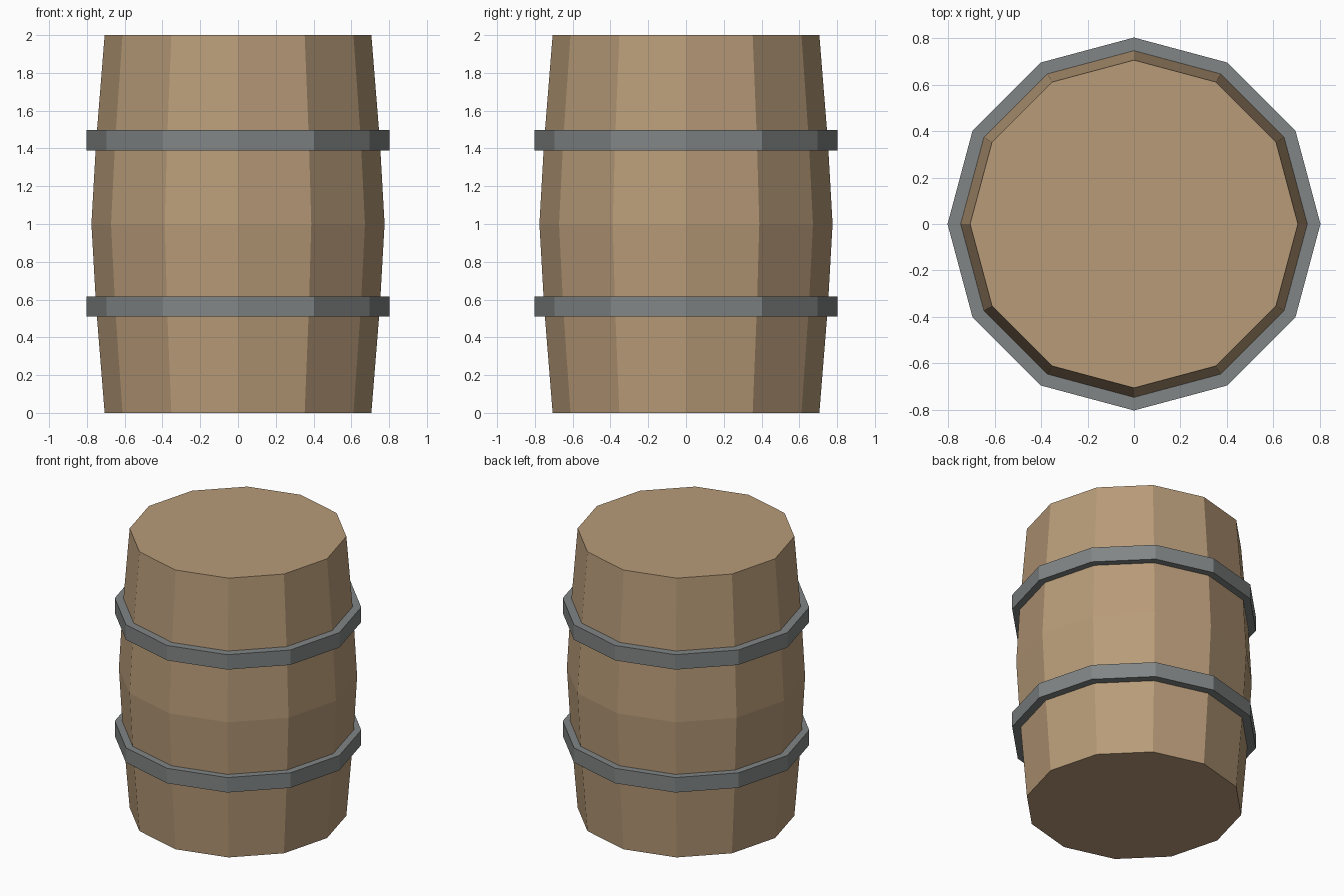
import bpy
import math

SIDES = 12

default = bpy.data.objects.get("Cube")
if default:
    bpy.data.objects.remove(default, do_unlink=True)


def make_material(name, colour):
    mat = bpy.data.materials.new(name)
    mat.use_nodes = True
    mat.diffuse_color = colour
    mat.node_tree.nodes["Principled BSDF"].inputs["Base Color"].default_value = colour
    return mat


def lathe(name, profile, mat, closed):
    """Spin (radius, height) points, listed upward on the outside, around z."""
    n = len(profile)
    verts = []
    for r, z in profile:
        for i in range(SIDES):
            a = math.tau * i / SIDES
            verts.append((r * math.cos(a), r * math.sin(a), z))
    faces = []
    for k in range(n if closed else n - 1):
        low, high = k * SIDES, (k + 1) % n * SIDES
        for i in range(SIDES):
            j = (i + 1) % SIDES
            faces.append((low + i, low + j, high + j, high + i))
    if not closed:
        faces.append(tuple(reversed(range(SIDES))))
        faces.append(tuple(range((n - 1) * SIDES, n * SIDES)))
    mesh = bpy.data.meshes.new(name)
    mesh.from_pydata(verts, [], faces)
    mesh.materials.append(mat)
    obj = bpy.data.objects.new(name, mesh)
    bpy.context.collection.objects.link(obj)
    return obj


wood = make_material("tan wood", (0.48, 0.33, 0.19, 1))
iron = make_material("grey iron", (0.22, 0.235, 0.235, 1))

# Bulging wooden body with flat lids
body = [(0.706, 0), (0.751, 0.56), (0.776, 1), (0.751, 1.44), (0.706, 2)]
lathe("barrel_body", body, wood, closed=False)

# Metal hoops
for name, z in (("lower_hoop", 0.51), ("upper_hoop", 1.39)):
    top = z + 0.107
    hoop = [(0.803, z), (0.803, top), (0.735, top), (0.735, z)]
    lathe(name, hoop, iron, closed=True)
